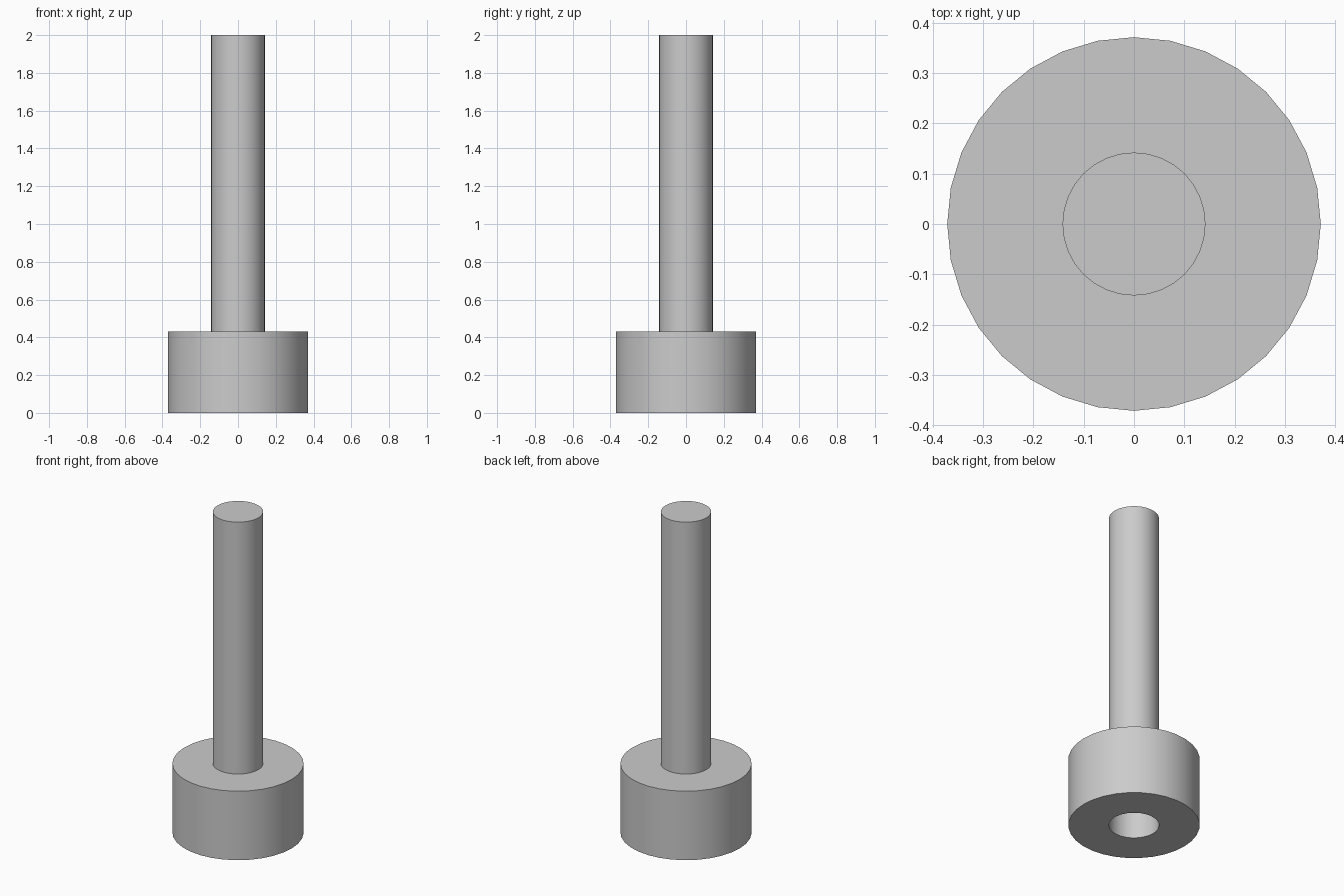
import bpy
import bmesh
import math

SIDES = 32
ROD_R, HEAD_R = 0.142, 0.371
HEAD_TOP, TOP = 0.43, 2.0

cube = bpy.data.objects.get("Cube")
if cube:
    bpy.data.objects.remove(cube, do_unlink=True)

grey = bpy.data.materials.new("light grey")
grey.use_nodes = True
colour = (0.6, 0.6, 0.6, 1)
grey.diffuse_color = colour
grey.node_tree.nodes["Principled BSDF"].inputs["Base Color"].default_value = colour


def lathe(name, profile, closed):
    """Turn a radius/height profile around z; open profiles get end caps."""
    bm = bmesh.new()
    rings = []
    for r, z in profile:
        rings.append([bm.verts.new((r * math.cos(math.tau * i / SIDES),
                                    r * math.sin(math.tau * i / SIDES), z))
                      for i in range(SIDES)])
    pairs = list(zip(rings, rings[1:]))
    if closed:
        pairs.append((rings[-1], rings[0]))
    else:
        bm.faces.new(rings[0])
        bm.faces.new(rings[-1])
    for a, b in pairs:
        for i in range(SIDES):
            j = (i + 1) % SIDES
            bm.faces.new((a[i], a[j], b[j], b[i]))
    bmesh.ops.recalc_face_normals(bm, faces=bm.faces)
    mesh = bpy.data.meshes.new(name)
    bm.to_mesh(mesh)
    bm.free()
    mesh.materials.append(grey)
    obj = bpy.data.objects.new(name, mesh)
    bpy.context.collection.objects.link(obj)
    bpy.ops.object.select_all(action="DESELECT")
    obj.select_set(True)
    bpy.context.view_layer.objects.active = obj
    bpy.ops.object.shade_smooth_by_angle(angle=math.radians(30))


# Head: thick ring with a bore open at the bottom
lathe("head", [(ROD_R, 0), (HEAD_R, 0), (HEAD_R, HEAD_TOP), (ROD_R, HEAD_TOP)], True)

# Rod: solid shaft closing the bore from above
lathe("rod", [(ROD_R, HEAD_TOP), (ROD_R, TOP)], False)
